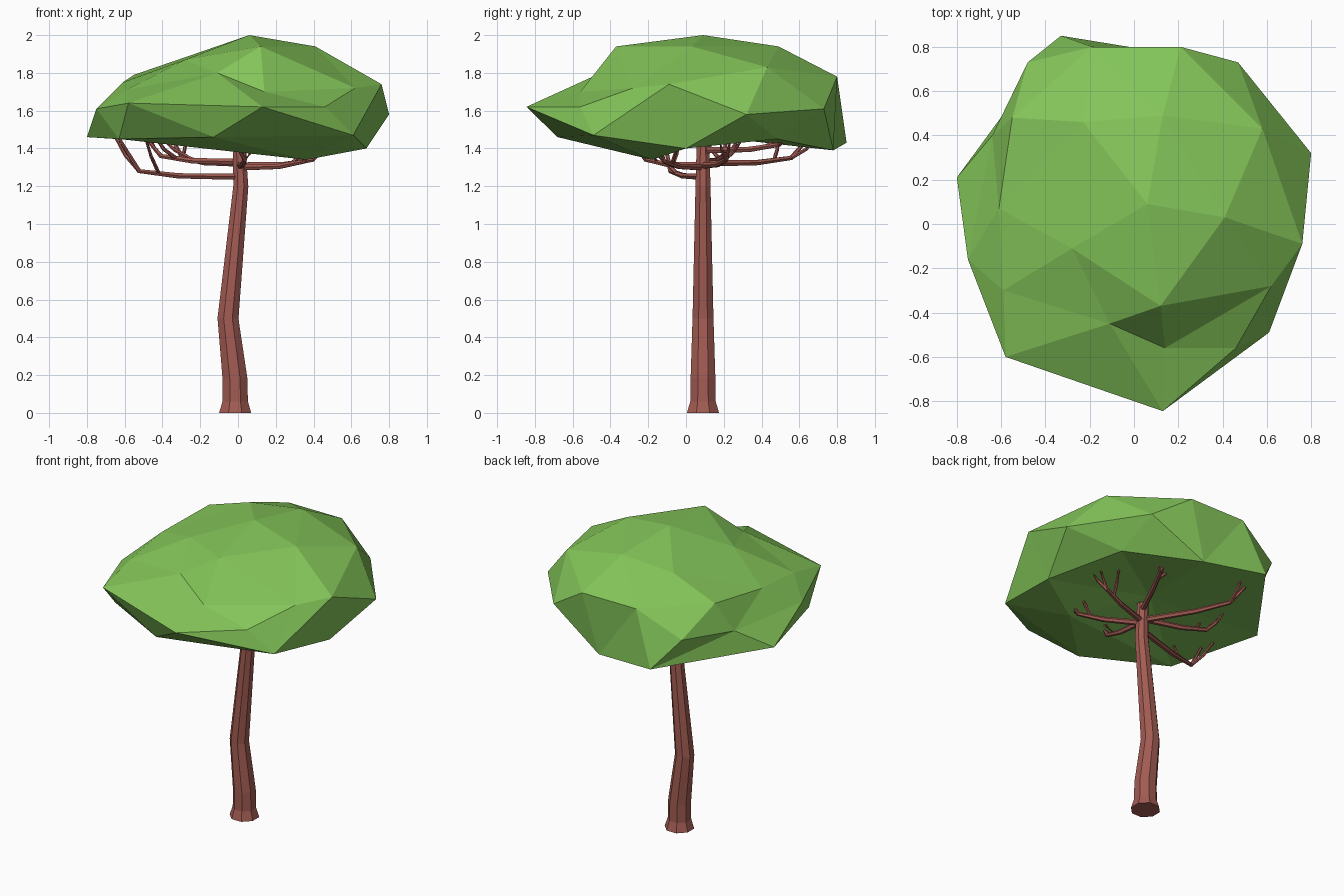
import bpy, bmesh, math
from mathutils import Vector

if "Cube" in bpy.data.objects:
    bpy.data.objects.remove(bpy.data.objects["Cube"])


def material(name, rgb):
    m = bpy.data.materials.new(name)
    m.diffuse_color = (*rgb, 1)
    m.use_nodes = True
    m.node_tree.nodes["Principled BSDF"].inputs["Base Color"].default_value = m.diffuse_color
    return m


LEAF = material("leaf green", (0.23, 0.56, 0.10))
BARK = material("red brown bark", (0.36, 0.105, 0.085))


def finish(bm, name, mat):
    bmesh.ops.recalc_face_normals(bm, faces=bm.faces)
    me = bpy.data.meshes.new(name)
    bm.to_mesh(me)
    bm.free()
    me.materials.append(mat)
    ob = bpy.data.objects.new(name, me)
    bpy.context.collection.objects.link(ob)
    return ob


def tube(bm, pts, radii, sides):
    """Faceted tube through points with a radius at each."""
    pts = [Vector(p) for p in pts]
    rings = []
    for i, p in enumerate(pts):
        t = (pts[min(i + 1, len(pts) - 1)] - pts[max(i - 1, 0)]).normalized()
        if i == 0 and abs(t.z) > 0.9:
            t = Vector((0, 0, 1))
        ref = Vector((1, 0, 0)) if abs(t.z) > 0.8 else Vector((0, 0, 1))
        u = (ref - t * ref.dot(t)).normalized()
        v = t.cross(u)
        ring = []
        for k in range(sides):
            a = 2 * math.pi * (k + 0.5) / sides
            ring.append(bm.verts.new(p + (u * math.cos(a) + v * math.sin(a)) * radii[i]))
        rings.append(ring)
    for r0, r1 in zip(rings, rings[1:]):
        for k in range(sides):
            n = (k + 1) % sides
            bm.faces.new((r0[k], r0[n], r1[n], r1[k]))
    bm.faces.new(rings[0])
    bm.faces.new(rings[-1])


# Trunk: eight-sided, flared foot, slight bend
bm = bmesh.new()
Y = 0.09
tube(bm, [(-0.015, Y, 0), (-0.015, Y, 0.06), (-0.016, Y, 0.18), (-0.053, Y, 0.5),
          (0.015, Y, 1.2), (0.005, Y, 1.43)],
     [0.092, 0.073, 0.071, 0.06, 0.043, 0.036], 8)
finish(bm, "trunk", BARK)

# Branches: run outward, bend up, and fork at the end (tip x, tip y, start height)
bm = bmesh.new()
for tx, ty, z in [(-0.64, -0.12, 1.25), (-0.5, 0.22, 1.33), (-0.36, 0.66, 1.32),
                  (0.24, 0.58, 1.39), (0.48, 0.24, 1.31), (0.42, -0.16, 1.30),
                  (0.04, -0.28, 1.31)]:
    start = Vector((0.01, Y, z))
    out = Vector((tx, ty, z)) - start
    side = Vector((-out.y, out.x, 0))
    up = Vector((0, 0, 1))
    mid = start + out * 0.5 + up * 0.005
    bend = start + out * 0.82 + up * 0.03
    tip = start + out + up * max(0.12, 1.47 - z)
    tube(bm, [start, mid, bend, tip], [0.019, 0.016, 0.013, 0.008], 6)
    for base, s, reach in ((mid * 0.5 + bend * 0.5, 0.2, 0.84), (bend, -0.14, 0.98)):
        end = start + out * reach + side * s + up * (tip.z - z)
        elbow = base.lerp(end, 0.55) - up * 0.02
        tube(bm, [base, elbow, end], [0.011, 0.010, 0.007], 6)
finish(bm, "branches", BARK)

# Canopy: faceted crown; corner points joined by a hull of their directions
TOP = [(.06, .09, 2), (.13, .49, 1.94), (.41, .03, 1.94), (.12, -.37, 1.94),
       (-.28, -.11, 1.87), (-.23, .46, 1.9), (-.55, .48, 1.79), (.58, .43, 1.83),
       (-.61, .07, 1.75), (-.59, -.3, 1.71), (-.11, -.45, 1.8), (.14, -.56, 1.7),
       (.62, -.28, 1.72), (.76, -.09, 1.74), (-.19, .8, 1.78), (.21, .8, 1.78)]
RIM = [(.8, .32, 1.58), (.47, .73, 1.61), (-.48, .73, 1.62), (-.64, .4, 1.6),
       (-.75, -.16, 1.61), (-.58, -.6, 1.64), (.13, -.845, 1.62), (.46, -.56, 1.62)]
UNDER = [(-.33, .85, 1.43), (.1, .78, 1.39), (.5, .48, 1.45), (.68, 0, 1.4),
         (.36, -.18, 1.34), (.61, -.49, 1.47), (-.13, -.68, 1.46), (-.63, -.4, 1.45),
         (-.8, .21, 1.46), (0, .15, 1.46)]
bm = bmesh.new()
centre = Vector((0, 0, 1.6))
home = {}
for p in TOP + RIM + UNDER:
    d = Vector(p) - centre
    d.z *= 2
    home[bm.verts.new(d.normalized())] = p
bmesh.ops.convex_hull(bm, input=bm.verts)
for v in bm.verts:
    v.co = home[v]
finish(bm, "canopy", LEAF)
